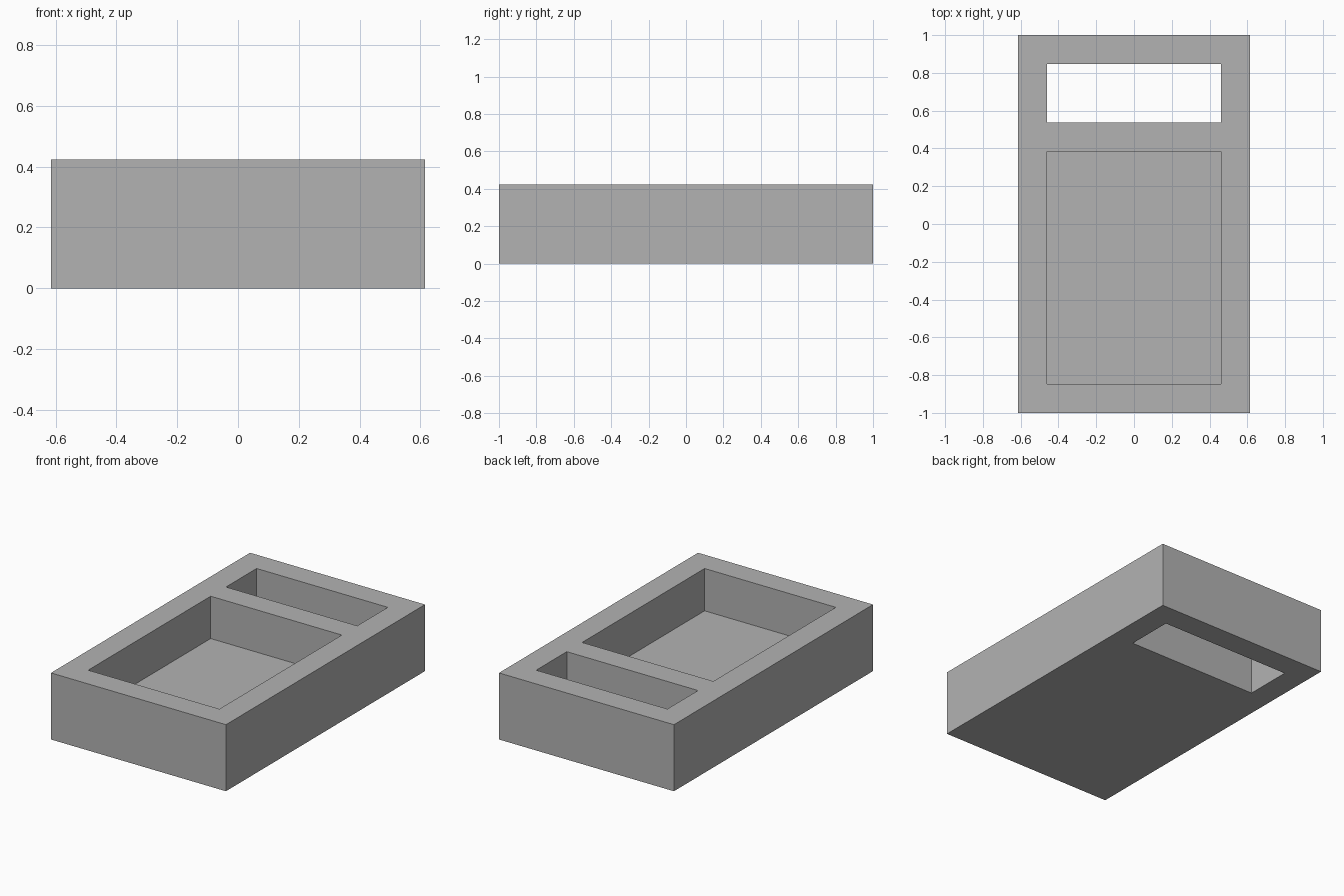
import bpy

# Remove the default cube only
default = bpy.data.objects.get("Cube")
if default:
    bpy.data.objects.remove(default, do_unlink=True)

UNIT = 1 / 13            # design module
HEIGHT = 5.5 * UNIT
WALL = 2 * UNIT          # rim, divider and floor thickness
HALF_X = 8 * UNIT
INNER_X = HALF_X - WALL
OVERSHOOT = 0.1          # cutters reach past the surfaces they open

grey = bpy.data.materials.new("plain grey")
GREY = (0.45, 0.45, 0.45, 1)
grey.use_nodes = True
grey.diffuse_color = GREY
grey.node_tree.nodes["Principled BSDF"].inputs["Base Color"].default_value = GREY


def box(name, half_x, y0, y1, z0, z1):
    """Box centred on x, spanning the given y and z ranges."""
    bpy.ops.mesh.primitive_cube_add(size=1)
    obj = bpy.context.object
    obj.name = obj.data.name = name
    for v in obj.data.vertices:
        v.co = (v.co.x * 2 * half_x,
                y1 if v.co.y > 0 else y0,
                z1 if v.co.z > 0 else z0)
    obj.data.materials.append(grey)
    return obj


def cut(target, cutter):
    """Subtract the cutter from the target, then discard it."""
    mod = target.modifiers.new(cutter.name, 'BOOLEAN')
    mod.operation, mod.solver, mod.object = 'DIFFERENCE', 'EXACT', cutter
    bpy.context.view_layer.objects.active = target
    bpy.ops.object.modifier_apply(modifier=mod.name)
    bpy.data.objects.remove(cutter, do_unlink=True)


# Solid block
tray = box("tray_block", HALF_X, -1, 1, 0, HEIGHT)

# Large basin with a floor, then the narrow slot right through at the back
slot_front = 1 - 3 * WALL
cut(tray, box("basin", INNER_X, -1 + WALL, slot_front - WALL, WALL, HEIGHT + OVERSHOOT))
cut(tray, box("back_slot", INNER_X, slot_front, 1 - WALL, -OVERSHOOT, HEIGHT + OVERSHOOT))
